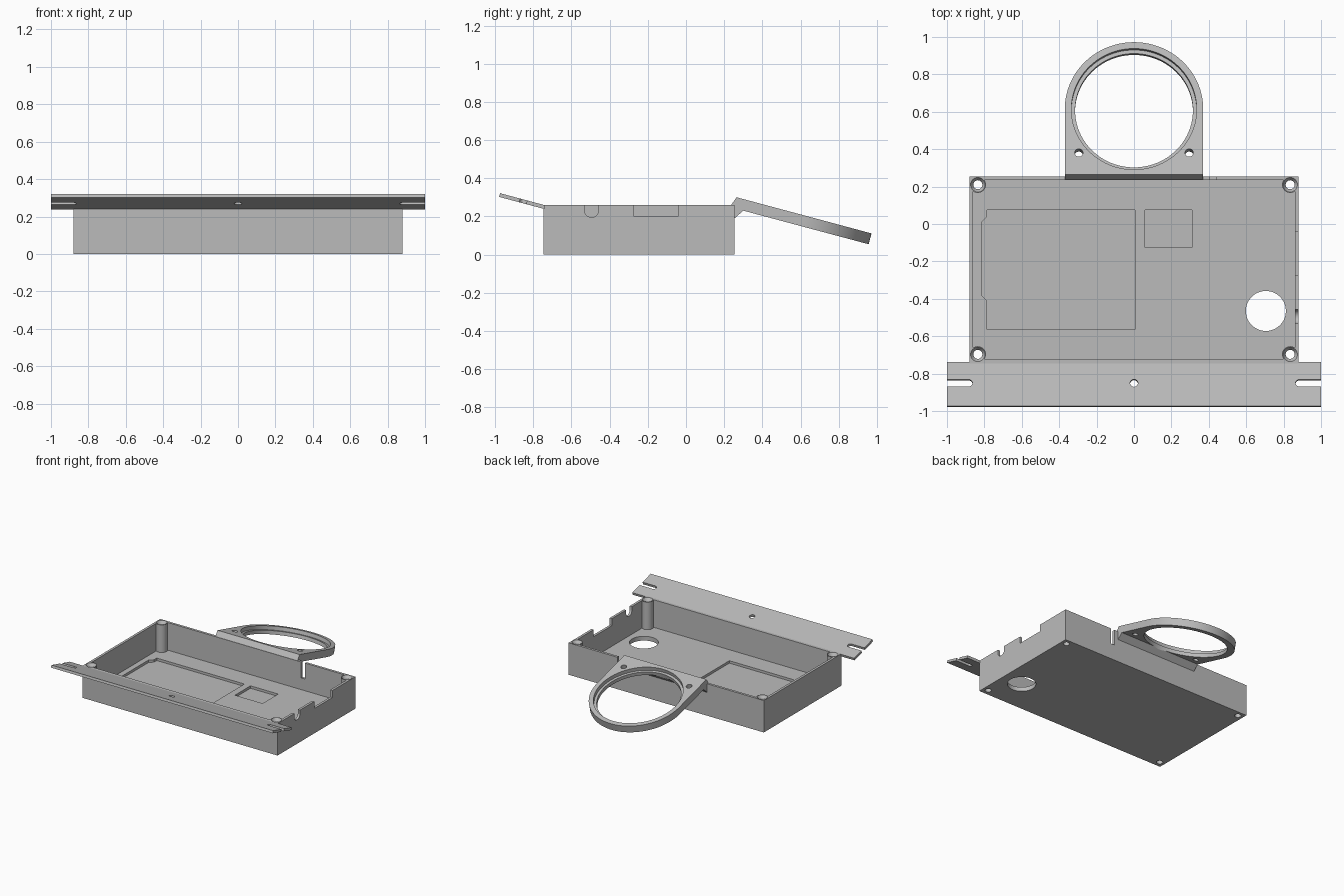
import bpy, bmesh, math
from mathutils import Matrix

if "Cube" in bpy.data.objects:
    bpy.data.objects.remove(bpy.data.objects["Cube"])

grey = bpy.data.materials.new("light grey plastic")
grey.diffuse_color = (0.50, 0.50, 0.50, 1)
grey.use_nodes = True
grey.node_tree.nodes["Principled BSDF"].inputs["Base Color"].default_value = grey.diffuse_color

# Maps a profile drawn in (y, z) so that it is extruded along x
ALONG_X = Matrix(((0, 0, 1, 0), (1, 0, 0, 0), (0, 1, 0, 0), (0, 0, 0, 1)))
TILT = Matrix.Rotation(math.radians(-15), 4, 'X')


def prism(name, pts, a, b, mat=Matrix()):
    """Extrude a 2D outline from a to b, then place it with mat."""
    bm = bmesh.new()
    low = [bm.verts.new((u, v, a)) for u, v in pts]
    top = [bm.verts.new((u, v, b)) for u, v in pts]
    n = len(pts)
    bm.faces.new(low[::-1])
    bm.faces.new(top)
    for i in range(n):
        j = (i + 1) % n
        bm.faces.new((low[i], low[j], top[j], top[i]))
    bm.transform(mat)
    bmesh.ops.recalc_face_normals(bm, faces=bm.faces)
    me = bpy.data.meshes.new(name)
    bm.to_mesh(me)
    bm.free()
    me.materials.append(grey)
    ob = bpy.data.objects.new(name, me)
    bpy.context.collection.objects.link(ob)
    return ob


def rect(x0, x1, y0, y1):
    return [(x0, y0), (x1, y0), (x1, y1), (x0, y1)]


def arc(cx, cy, r, start=0, sweep=360, n=48):
    count = n if sweep == 360 else n + 1
    angles = [math.radians(start + sweep * i / n) for i in range(count)]
    return [(cx + r * math.cos(t), cy + r * math.sin(t)) for t in angles]


def cone(x, y, z0, z1, r0, r1):
    bm = bmesh.new()
    bmesh.ops.create_cone(bm, cap_ends=True, segments=32, radius1=r0, radius2=r1,
                          depth=z1 - z0, matrix=Matrix.Translation((x, y, (z0 + z1) / 2)))
    me = bpy.data.meshes.new("cone")
    bm.to_mesh(me)
    bm.free()
    me.materials.append(grey)
    ob = bpy.data.objects.new("cone", me)
    bpy.context.collection.objects.link(ob)
    return ob


def combine(ob, tool, op='DIFFERENCE'):
    """Apply a boolean and discard the tool."""
    bpy.context.view_layer.objects.active = ob
    mod = ob.modifiers.new("bool", 'BOOLEAN')
    mod.operation, mod.solver, mod.object = op, 'EXACT', tool
    bpy.ops.object.modifier_apply(modifier=mod.name)
    bpy.data.objects.remove(tool)


def finish(ob):
    bpy.ops.object.select_all(action='DESELECT')
    ob.select_set(True)
    bpy.context.view_layer.objects.active = ob
    bpy.ops.object.shade_smooth_by_angle(angle=math.radians(30))


# Open tray
TOP, FLOOR = 0.26, 0.035
tray = prism("tray", rect(-0.88, 0.88, -0.747, 0.255), 0, TOP)
combine(tray, prism("cavity", rect(-0.86, 0.86, -0.722, 0.235), FLOOR, 0.4))

# Corner screw posts with countersunk through holes
posts = [(x, y) for x in (-0.835, 0.835) for y in (-0.697, 0.21)]
for x, y in posts:
    combine(tray, prism("post", arc(x, y, 0.0435, n=32), 0.01, TOP), 'UNION')
for x, y in posts:
    combine(tray, prism("screw_hole", arc(x, y, 0.024, n=32), -0.1, 0.4))
    combine(tray, cone(x, y, 0.235, 0.265, 0.022, 0.042))

# Floor recesses and round opening
display = [(-0.785, -0.565), (0.005, -0.565), (0.005, 0.075), (-0.785, 0.075),
           (-0.785, 0.04), (-0.815, 0.01), (-0.815, -0.38), (-0.785, -0.41)]
combine(tray, prism("display_recess", display, 0.015, 0.1))
combine(tray, prism("square_recess", rect(0.06, 0.31, -0.125, 0.075), 0.015, 0.1))
combine(tray, prism("round_opening", arc(0.705, -0.465, 0.107), -0.1, 0.1))

# Notches in the right wall and slit in the back wall
combine(tray, prism("port_notch", rect(-0.275, -0.04, 0.203, 0.4), 0.85, 0.95, ALONG_X))
cable = arc(-0.495, 0.232, 0.037, 180, 180, 24) + [(-0.458, 0.4), (-0.532, 0.4)]
combine(tray, prism("cable_notch", cable, 0.85, 0.95, ALONG_X))
combine(tray, prism("slit", rect(0.405, 0.44, 0.225, 0.3), 0.13, 0.4))
finish(tray)

# Tilted mounting flange with end slots and centre hole
at_front = Matrix.Translation((0, -0.745, TOP)) @ TILT
flange = prism("mounting_flange", rect(-1, 1, -0.237, 0.008), -0.02, 0, at_front)
mid = -0.109
for side in (-1, 1):
    slot = [(side * x, y) for x, y in
            arc(0.883, mid, 0.019, 90, 180, 16) + [(1.1, mid - 0.019), (1.1, mid + 0.019)]]
    combine(flange, prism("end_slot", slot, -0.1, 0.1, at_front))
combine(flange, prism("centre_hole", arc(0, mid, 0.021, n=24), -0.1, 0.1, at_front))
finish(flange)

# Tilted ring holder: bent side profile trimmed to a rounded outline
at_back = Matrix.Translation((0, 0.265, 0.30)) @ TILT
slope = math.tan(math.radians(15))
bend = [(0.237, 0.26), (0.265, 0.30), (1.1, 0.30 - 0.835 * slope),
        (1.1, 0.23 - 0.8 * slope), (0.30, 0.23), (0.255, 0.19), (0.237, 0.19)]
ring = prism("ring_holder", bend, -0.37, 0.37, ALONG_X)
cv = 0.362
outline = [(-0.5, -0.3), (0.5, -0.3), (0.5, cv - 0.1), (0.37, cv - 0.1)]
outline += arc(0, cv, 0.37, 0, 180, 64) + [(-0.37, cv - 0.1), (-0.5, cv - 0.1)]
combine(ring, prism("outline", outline, -0.4, 0.4, at_back), 'INTERSECT')
combine(ring, prism("bore", arc(0, cv, 0.315, n=96), -0.2, 0.2, at_back))
combine(ring, prism("counterbore", arc(0, cv, 0.335, n=96), -0.03, 0.1, at_back))
for x in (-0.295, 0.295):
    combine(ring, prism("ring_hole", arc(x, 0.12, 0.022, n=24), -0.2, 0.2, at_back))
finish(ring)
